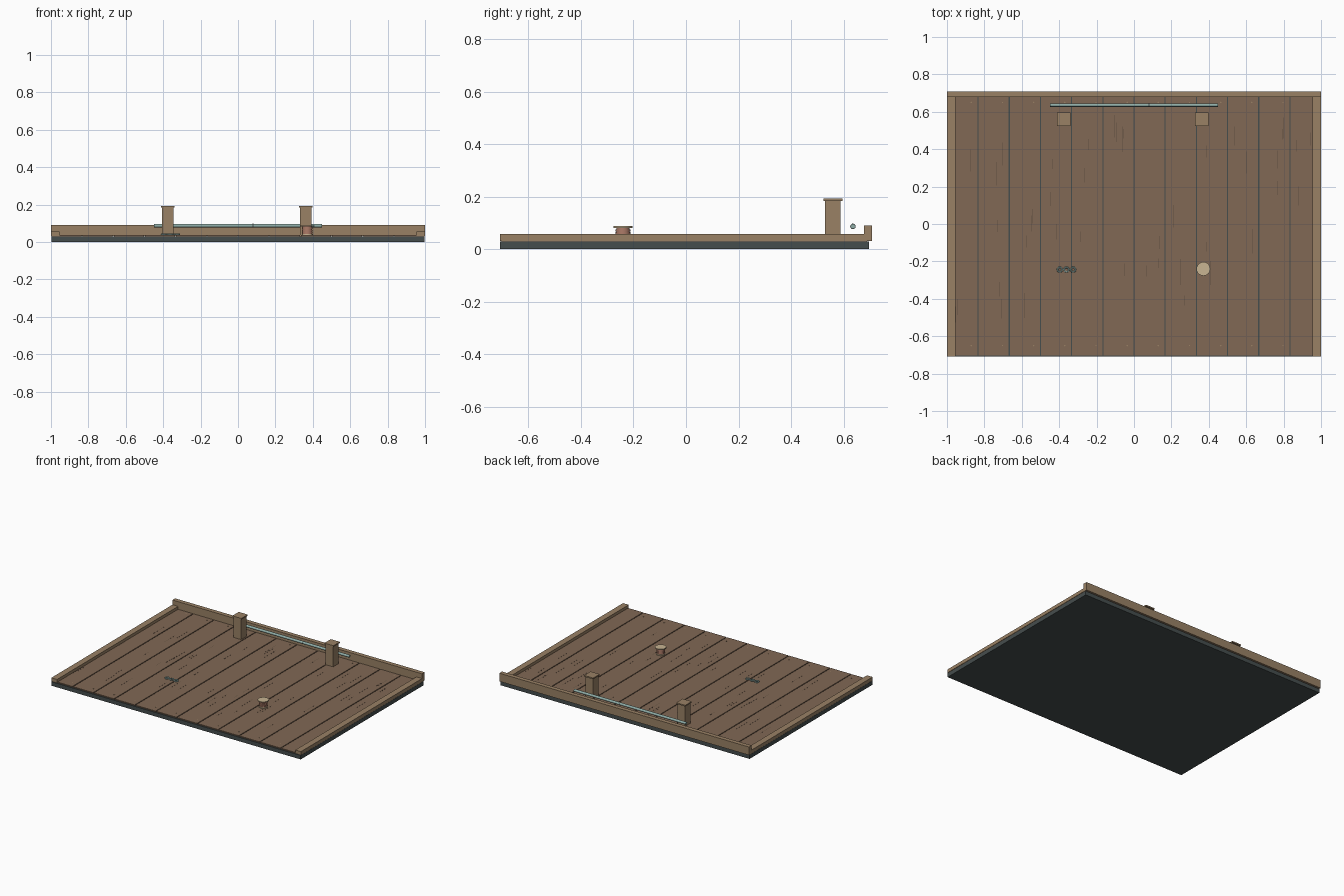
import bpy, bmesh, math, random

if "Cube" in bpy.data.objects:
    bpy.data.objects.remove(bpy.data.objects["Cube"])
random.seed(4)


def mat(name, col):
    m = bpy.data.materials.new(name)
    m.diffuse_color = (*col, 1)
    m.use_nodes = True
    m.node_tree.nodes["Principled BSDF"].inputs["Base Color"].default_value = m.diffuse_color
    return m


DARK = mat("dark_slate", (0.06, 0.075, 0.075))
PLANK = mat("plank_brown", (0.22, 0.14, 0.09))
TRIM = mat("trim_wood", (0.32, 0.22, 0.13))
GRAIN = mat("grain_brown", (0.12, 0.08, 0.055))
TEAL = mat("pale_teal", (0.28, 0.42, 0.39))
CLAY = mat("clay_red", (0.42, 0.20, 0.14))
CREAM = mat("cream", (0.58, 0.46, 0.29))


def finish(name, bm, m):
    me = bpy.data.meshes.new(name)
    bm.to_mesh(me)
    bm.free()
    me.materials.append(m)
    ob = bpy.data.objects.new(name, me)
    bpy.context.collection.objects.link(ob)
    return ob


def box(name, x, y, z, m):
    """Box from (min, max) pairs."""
    bm = bmesh.new()
    bmesh.ops.create_cube(bm, size=1)
    for v in bm.verts:
        v.co = [r[0] if c < 0 else r[1] for c, r in zip(v.co, (x, y, z))]
    return finish(name, bm, m)


def smooth(ob):
    bpy.ops.object.select_all(action='DESELECT')
    ob.select_set(True)
    bpy.context.view_layer.objects.active = ob
    bpy.ops.object.shade_smooth_by_angle()


def cyl(name, loc, r, depth, m, n=24, rot=(0, 0, 0)):
    bpy.ops.mesh.primitive_cylinder_add(vertices=n, radius=r, depth=depth, location=loc, rotation=rot)
    ob = bpy.context.object
    ob.name = name
    ob.data.materials.append(m)
    smooth(ob)
    return ob


# Base slab
box("base_slab", (-0.998, 0.998), (-0.708, 0.698), (0, 0.029), DARK)

# Deck planks, with a nail near each end and short grain strips
TOP = 0.036
W = 2 / 12
for i in range(12):
    x0 = -1 + i * W
    box(f"plank_{i + 1}", (x0 + 0.003, x0 + W - 0.003), (-0.702, 0.69), (0.028, TOP), PLANK)
    for y in (-0.65, 0.65):
        cyl("plank_nail", (x0 + 0.13, y, TOP), 0.004, 0.003, TRIM, 8)
    for k in range(5):
        gx = x0 + random.uniform(0.03, W - 0.03)
        gy = random.uniform(-0.6, 0.5)
        box("wood_grain", (gx - 0.001, gx + 0.001), (gy, gy + random.uniform(0.05, 0.14)),
            (TOP - 0.001, TOP + 0.0006), GRAIN)

# Edge rails
for s, side in ((-1, "left"), (1, "right")):
    box(f"{side}_rail", sorted((s * 0.955, s)), (-0.708, 0.68), (0.032, 0.057), TRIM)
box("back_rail", (-1, 1), (0.678, 0.709), (0.032, 0.091), TRIM)

# Posts with caps
for x, side in ((-0.376, "left"), (0.362, "right")):
    box(f"{side}_post", (x - 0.03, x + 0.03), (0.529, 0.589), (0.03, 0.185), TRIM)
    box(f"{side}_post_cap", (x - 0.036, x + 0.036), (0.523, 0.597), (0.184, 0.193), TRIM)

# Long rod with a joint collar
cyl("rod", (0, 0.636, 0.087), 0.0095, 0.898, TEAL, 16, (0, math.pi / 2, 0))
cyl("rod_joint", (0.08, 0.636, 0.087), 0.0105, 0.004, DARK, 16, (0, math.pi / 2, 0))

# Small spool: wound body between discs
SX, SY = 0.371, -0.24
cyl("spool_base", (SX, SY, 0.039), 0.029, 0.008, CREAM)
cyl("spool_core", (SX, SY, 0.061), 0.025, 0.044, CLAY)
for z in (0.05, 0.061, 0.072):
    cyl("spool_band", (SX, SY, z), 0.028, 0.008, CLAY)
cyl("spool_top", (SX, SY, 0.0845), 0.037, 0.006, CREAM)

# Three chain rings lying on the deck
for i in range(3):
    bpy.ops.mesh.primitive_torus_add(major_segments=20, minor_segments=8, major_radius=0.012,
                                     minor_radius=0.0045, location=(-0.397 + i * 0.036, -0.244, 0.0405))
    ob = bpy.context.object
    ob.name = f"chain_ring_{i + 1}"
    ob.data.materials.append(TEAL)
    smooth(ob)
for i in range(2):
    cyl("chain_link", (-0.379 + i * 0.036, -0.244, 0.041), 0.003, 0.014, TEAL, 8, (0, math.pi / 2, 0))
